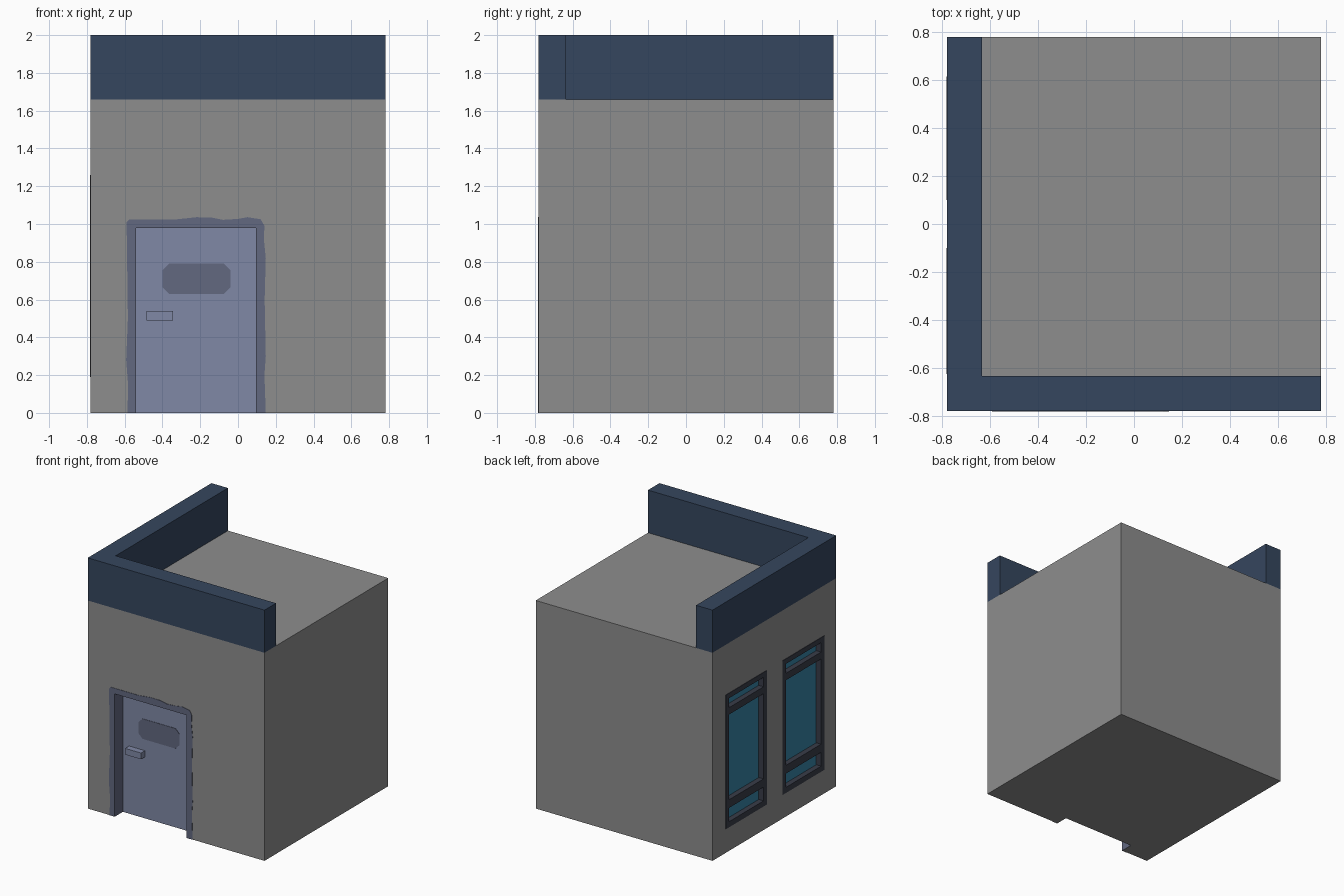
import bpy, bmesh

if "Cube" in bpy.data.objects:
    bpy.data.objects.remove(bpy.data.objects["Cube"])

def material(name, rgb):
    m = bpy.data.materials.new(name)
    lin = [(c / 255 / 12.92 if c < 10 else ((c / 255 + 0.055) / 1.055) ** 2.4) for c in rgb]
    m.diffuse_color = (*lin, 1)
    m.use_nodes = True
    m.node_tree.nodes["Principled BSDF"].inputs["Base Color"].default_value = m.diffuse_color
    return m

WALL = material("wall grey", (141, 141, 141))
NAVY = material("parapet navy", (53, 70, 94))
DOOR = material("door blue", (128, 137, 166))
TRIM = material("door trim blue", (98, 104, 128))
DARK = material("window frame dark", (56, 60, 72))
GLASS = material("window glass", (54, 131, 166))

def add(name, bm, mats):
    bmesh.ops.recalc_face_normals(bm, faces=bm.faces[:])
    me = bpy.data.meshes.new(name)
    bm.to_mesh(me)
    bm.free()
    for m in mats:
        me.materials.append(m)
    ob = bpy.data.objects.new(name, me)
    bpy.context.collection.objects.link(ob)
    return ob

def prism(bm, pts, vec):
    f = bm.faces.new([bm.verts.new(p) for p in pts])
    r = bmesh.ops.extrude_face_region(bm, geom=[f])
    bmesh.ops.translate(bm, vec=vec, verts=[v for v in r["geom"] if isinstance(v, bmesh.types.BMVert)])

def box(bm, x0, x1, y0, y1, z0, z1):
    prism(bm, [(x0, y0, z0), (x1, y0, z0), (x1, y1, z0), (x0, y1, z0)], (0, 0, z1 - z0))

H, ROOF, IN = 0.78, 1.66, -0.635
DOOR_Y, GLASS_X = -0.68, -0.74
WINDOWS = [(0.10, 0.615), (-0.625, -0.10)]
PANES = [(0.235, 0.345), (0.41, 1.09), (1.145, 1.22)]
EDGE = 0.04

# building body with the door and window recesses cut out
bm = bmesh.new()
box(bm, -H, H, -H, H, 0, ROOF)
body = add("building_body", bm, [WALL, DOOR, TRIM, GLASS, DARK])

bm = bmesh.new()
box(bm, -0.54, 0.095, -1, DOOR_Y, -0.2, 0.98)
for a, b in WINDOWS:
    for z0, z1 in PANES:
        box(bm, -1, GLASS_X, a + EDGE, b - EDGE, z0, z1)
cutter = add("recess_cutter", bm, [])
cutter.hide_render = True
mod = body.modifiers.new("recesses", 'BOOLEAN')
mod.operation, mod.solver, mod.object = 'DIFFERENCE', 'EXACT', cutter
dg = bpy.context.evaluated_depsgraph_get()
cut = bpy.data.meshes.new_from_object(body.evaluated_get(dg))
body.modifiers.clear()
body.data = cut
bpy.data.objects.remove(cutter)
cut.materials.clear()
for m in (WALL, DOOR, TRIM, GLASS, DARK):
    cut.materials.append(m)

# recess colours: back panel and jambs
for p in cut.polygons:
    c, n = p.center, p.normal
    p.material_index = 0
    if abs(c.x) < H - 0.005 and abs(c.y) < H - 0.005 and 0.005 < c.z < ROOF - 0.005:
        if c.y < DOOR_Y + 0.005:
            p.material_index = 1 if n.y < -0.9 else 2
        else:
            p.material_index = 3 if n.x < -0.9 else 4

# L-shaped roof parapet
bm = bmesh.new()
prism(bm, [(-H, -H, ROOF), (H, -H, ROOF), (H, IN, ROOF), (IN, IN, ROOF), (IN, H, ROOF), (-H, H, ROOF)],
      (0, 0, 2 - ROOF))
add("parapet", bm, [NAVY])

# uneven painted trim around the door
outer = [(-0.585, 0), (-0.582, 0.15), (-0.592, 0.28), (-0.583, 0.5), (-0.587, 0.8), (-0.59, 1.01), (-0.575, 1.024),
         (-0.33, 1.024), (-0.22, 1.036), (-0.14, 1.034), (-0.08, 1.022), (0.0, 1.027), (0.05, 1.036),
         (0.12, 1.025), (0.14, 0.99), (0.137, 0.92), (0.147, 0.82), (0.141, 0.6), (0.147, 0.3), (0.14, 0.2), (0.147, 0)]
inner = [(0.095, 0), (0.095, 0.98), (-0.54, 0.98), (-0.54, 0)]
bm = bmesh.new()
prism(bm, [(x, -H, z) for x, z in outer + inner], (0, -0.003, 0))
add("door_trim", bm, [TRIM])

# door window plate with clipped corners
x0, x1, z0, z1, c = -0.40, -0.04, 0.63, 0.79, 0.035
bm = bmesh.new()
prism(bm, [(x, DOOR_Y, z) for x, z in [(x0 + c, z0), (x1 - c, z0), (x1, z0 + c), (x1, z1 - c),
                                       (x1 - c, z1), (x0 + c, z1), (x0, z1 - c), (x0, z0 + c)]], (0, -0.003, 0))
add("door_window", bm, [TRIM])

# door handle
bm = bmesh.new()
box(bm, -0.485, -0.345, DOOR_Y - 0.05, DOOR_Y, 0.49, 0.54)
add("door_handle", bm, [DOOR])

# thin frame plates around the window panes
for i, (a, b) in enumerate(WINDOWS):
    bm = bmesh.new()
    xa, xb = -H - 0.003, -H
    box(bm, xa, xb, a, a + EDGE, 0.19, 1.26)
    box(bm, xa, xb, b - EDGE, b, 0.19, 1.26)
    levels = [0.19] + [z for p in PANES for z in p] + [1.26]
    for z0, z1 in zip(levels[::2], levels[1::2]):
        box(bm, xa, xb, a + EDGE, b - EDGE, z0, z1)
    add(f"window_frame_{i + 1}", bm, [DARK])
